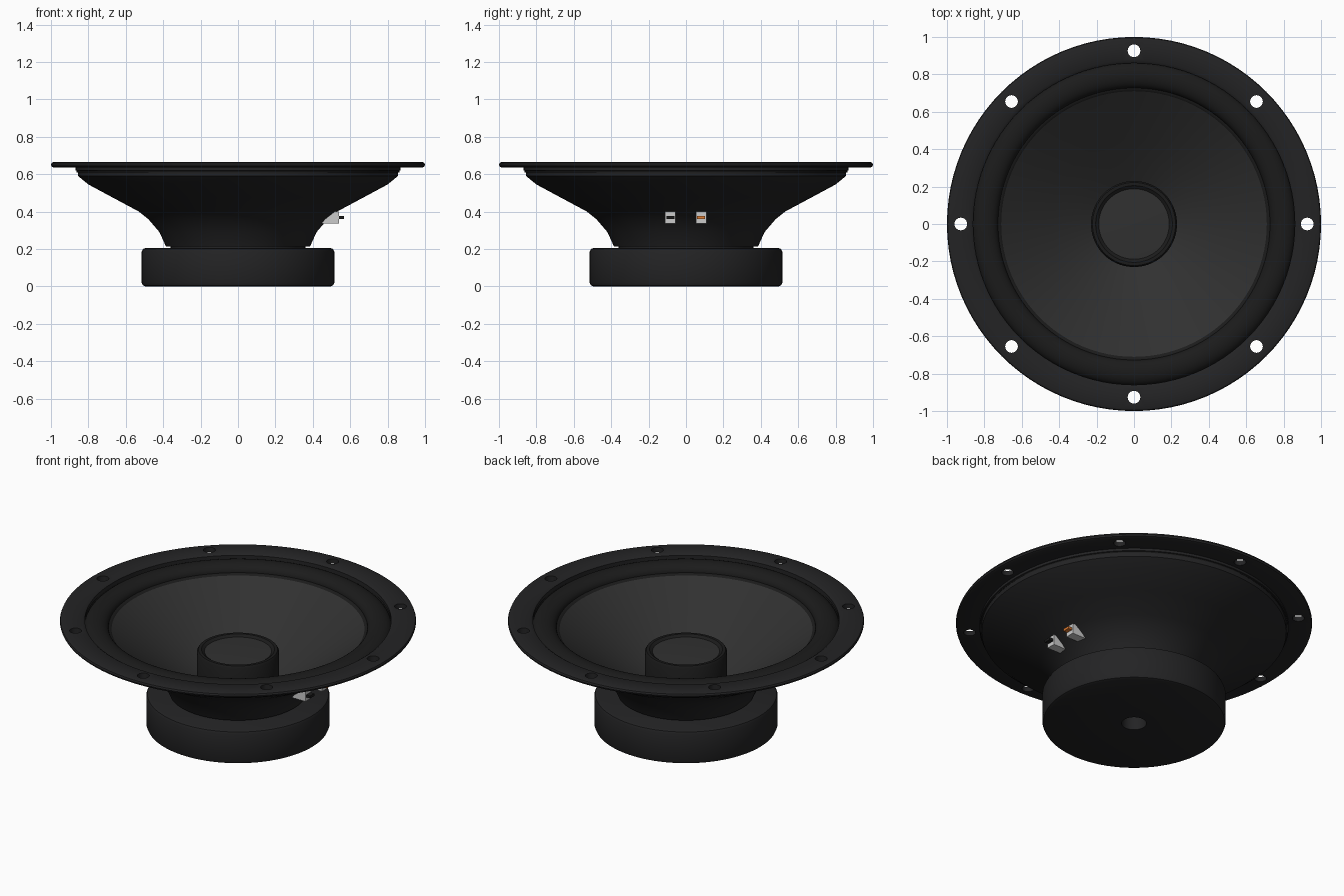
import bpy, bmesh, math

if "Cube" in bpy.data.objects:
    bpy.data.objects.remove(bpy.data.objects["Cube"])

SEG = 96


def material(name, rgb):
    m = bpy.data.materials.new(name)
    m.diffuse_color = (*rgb, 1)
    m.use_nodes = True
    m.node_tree.nodes["Principled BSDF"].inputs["Base Color"].default_value = m.diffuse_color
    return m


black = material("black_metal", (0.017, 0.017, 0.018))
rubber = material("rubber", (0.011, 0.011, 0.011))
paper = material("cone_paper", (0.03, 0.03, 0.03))
white = material("white_plastic", (0.75, 0.75, 0.75))
orange = material("orange_metal", (0.75, 0.2, 0.03))


def finish(bm, name, mat):
    me = bpy.data.meshes.new(name)
    bm.to_mesh(me)
    bm.free()
    ob = bpy.data.objects.new(name, me)
    bpy.context.collection.objects.link(ob)
    if mat:
        me.materials.append(mat)
    return ob


def smooth(ob, angle=35):
    bpy.ops.object.select_all(action='DESELECT')
    ob.select_set(True)
    bpy.context.view_layer.objects.active = ob
    bpy.ops.object.shade_smooth_by_angle(angle=math.radians(angle))


def lathe(name, profile, mat, closed=False):
    """Spin an (r, z) profile around z; profile runs with outside on its right going up."""
    bm = bmesh.new()
    pts = profile + profile[:1] if closed else profile
    vs = [bm.verts.new((r, 0, z)) for r, z in pts]
    es = [bm.edges.new(p) for p in zip(vs, vs[1:])]
    bmesh.ops.spin(bm, geom=vs + es, cent=(0, 0, 0), axis=(0, 0, 1),
                   angle=2 * math.pi, steps=SEG)
    bmesh.ops.remove_doubles(bm, verts=bm.verts, dist=1e-4)
    bmesh.ops.recalc_face_normals(bm, faces=bm.faces)
    return finish(bm, name, mat)


# Mounting flange with eight screw holes
flange = lathe("mounting_flange", [
    (0.86, 0.635), (0.985, 0.635), (0.996, 0.64), (1.0, 0.65),
    (0.996, 0.66), (0.985, 0.665), (0.875, 0.665), (0.86, 0.655)], black, True)
bm = bmesh.new()
for i in range(8):
    a = i * math.pi / 4
    r = bmesh.ops.create_cone(bm, cap_ends=True, segments=24, radius1=0.034,
                              radius2=0.034, depth=0.2)
    bmesh.ops.translate(bm, verts=r['verts'],
                        vec=(0.926 * math.cos(a), 0.926 * math.sin(a), 0.65))
cutter = finish(bm, "hole_cutter", None)
cutter.hide_render = True
mod = flange.modifiers.new("holes", 'BOOLEAN')
mod.operation = 'DIFFERENCE'
mod.solver = 'EXACT'
mod.object = cutter
bpy.context.view_layer.objects.active = flange
bpy.ops.object.modifier_apply(modifier="holes")
bpy.data.objects.remove(cutter)
smooth(flange)

# Basket (tapering chassis under the flange)
smooth(lathe("basket", [
    (0.0, 0.213), (0.385, 0.213), (0.42, 0.29), (0.48, 0.36), (0.53, 0.40),
    (0.67, 0.475), (0.80, 0.545), (0.855, 0.59), (0.857, 0.615),
    (0.868, 0.62), (0.868, 0.64)], black))

# Half-roll surround and cone
roll = [(0.795 + 0.068 * math.cos(t), 0.61 + 0.045 * math.sin(t))
        for t in [math.pi * i / 14 for i in range(15)]]
smooth(lathe("surround", [(0.87, 0.655), (0.863, 0.645)] + roll +
             [(0.722, 0.61), (0.71, 0.60)], rubber), 50)
smooth(lathe("cone", [(0.716, 0.603), (0.60, 0.515), (0.45, 0.405),
                      (0.33, 0.32), (0.22, 0.25)], paper))

# Voice coil collar and dust cap
smooth(lathe("centre_collar", [(0.23, 0.24), (0.23, 0.462), (0.222, 0.474),
                               (0.205, 0.474), (0.188, 0.462)], rubber))
smooth(lathe("dust_cap", [(0.192, 0.462), (0.12, 0.466), (0.0, 0.468)], paper))

# Magnet with rear vent, and the pole plate joining it to the basket
smooth(lathe("magnet", [
    (0.0, 0.08), (0.065, 0.08), (0.07, 0.0), (0.495, 0.0), (0.509, 0.006),
    (0.515, 0.02), (0.515, 0.185), (0.509, 0.199), (0.495, 0.205), (0.0, 0.205)], black))
smooth(lathe("pole_plate", [(0.0, 0.2), (0.36, 0.2), (0.36, 0.214), (0.0, 0.214)], black))


def box(name, x0, x1, y, w, z0, z1, mat):
    bm = bmesh.new()
    bmesh.ops.create_cube(bm, size=1)
    bmesh.ops.scale(bm, verts=bm.verts, vec=(x1 - x0, w, z1 - z0))
    bmesh.ops.translate(bm, verts=bm.verts, vec=((x0 + x1) / 2, y, (z0 + z1) / 2))
    return finish(bm, name, mat)


# Two terminals on the right side
for side, y, mat in (("negative", -0.083, rubber), ("positive", 0.081, orange)):
    box(side + "_terminal_block", 0.45, 0.54, y, 0.056, 0.337, 0.40, white)
    box(side + "_terminal_tab", 0.50, 0.567, y, 0.042, 0.361, 0.376, mat)
